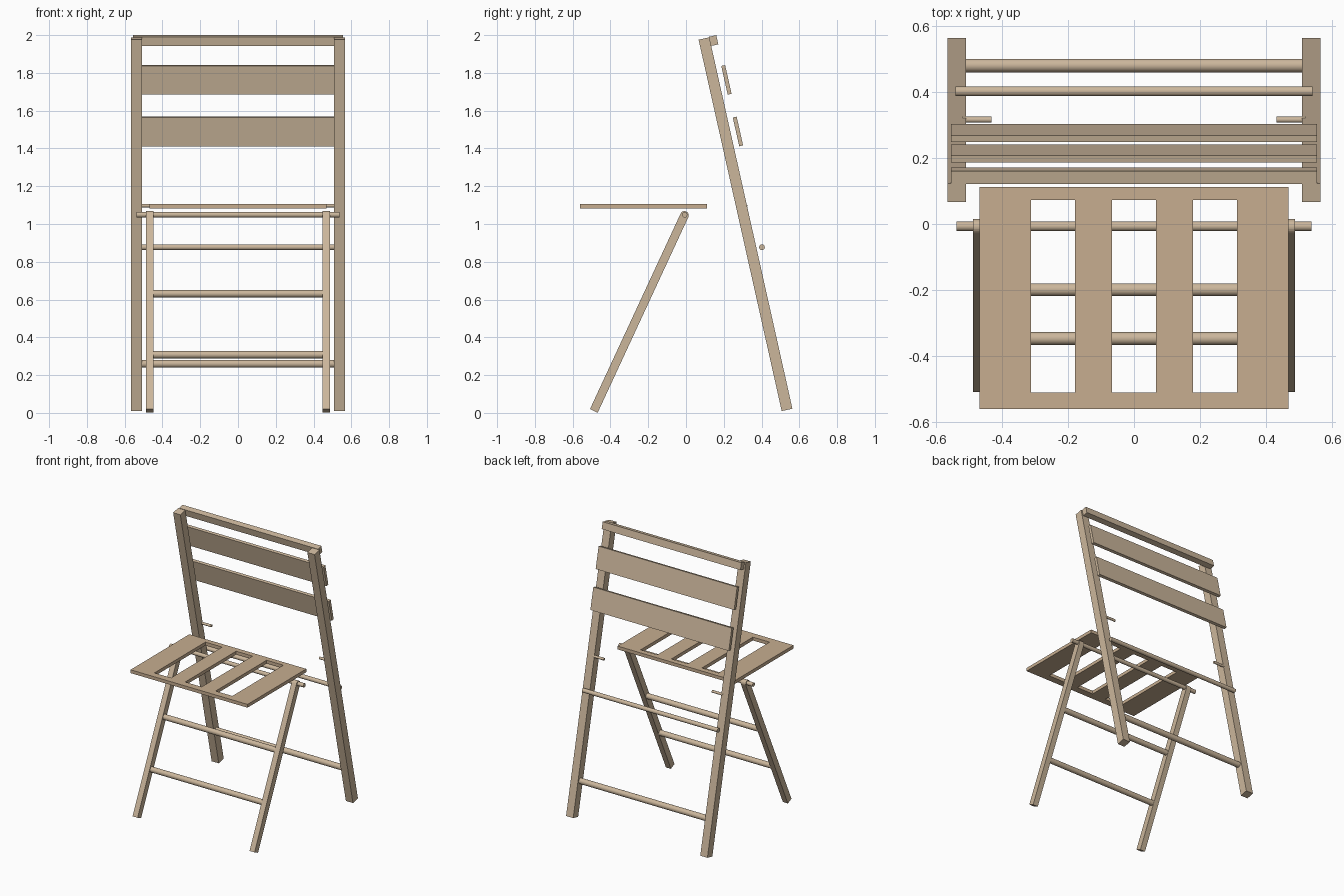
import bpy, bmesh
from math import atan2, cos, sin, pi
from mathutils import Matrix

if "Cube" in bpy.data.objects:
    bpy.data.objects.remove(bpy.data.objects["Cube"])


def material(name, rgb):
    m = bpy.data.materials.new(name)
    m.diffuse_color = (*rgb, 1)
    m.use_nodes = True
    m.node_tree.nodes["Principled BSDF"].inputs["Base Color"].default_value = m.diffuse_color
    return m


WOOD = material("light_wood", (0.60, 0.47, 0.33))
SEAT = material("seat_wood", (0.57, 0.42, 0.28))


def finish(bm, name, mat=WOOD):
    bmesh.ops.recalc_face_normals(bm, faces=bm.faces[:])
    me = bpy.data.meshes.new(name)
    bm.to_mesh(me)
    bm.free()
    me.materials.append(mat)
    ob = bpy.data.objects.new(name, me)
    bpy.context.collection.objects.link(ob)
    return ob


def board(name, center, size, tilt=0):
    """Box tilted about the x axis."""
    bm = bmesh.new()
    mat = (Matrix.Translation(center) @ Matrix.Rotation(tilt, 4, 'X')
           @ Matrix.Diagonal((*size, 1)))
    bmesh.ops.create_cube(bm, size=1, matrix=mat)
    return finish(bm, name)


def rod(name, x0, x1, y, z, r):
    """Round bar along x."""
    bm = bmesh.new()
    mat = Matrix.Translation(((x0 + x1) / 2, y, z)) @ Matrix.Rotation(pi / 2, 4, 'Y')
    bmesh.ops.create_cone(bm, cap_ends=True, segments=32, radius1=r, radius2=r,
                          depth=abs(x1 - x0), matrix=mat)
    for f in bm.faces:
        f.smooth = len(f.verts) == 4
    for e in bm.edges:
        e.smooth = all(f.smooth for f in e.link_faces)
    return finish(bm, name)


def front_leg(name, x0, x1, foot, top, r):
    """Straight leg with a rounded upper end."""
    a = atan2(top[1] - foot[1], top[0] - foot[0])
    pts = [(top[0] + r * cos(a - pi / 2 + pi * i / 12),
            top[1] + r * sin(a - pi / 2 + pi * i / 12)) for i in range(13)]
    pts += [(foot[0] - r * sin(a), foot[1] + r * cos(a)),
            (foot[0] + r * sin(a), foot[1] - r * cos(a))]
    bm = bmesh.new()
    face = bm.faces.new([bm.verts.new((x0, y, z)) for y, z in pts])
    ext = bmesh.ops.extrude_face_region(bm, geom=[face])
    verts = [g for g in ext["geom"] if isinstance(g, bmesh.types.BMVert)]
    bmesh.ops.translate(bm, verts=verts, vec=(x1 - x0, 0, 0))
    return finish(bm, name)


# Back frame: posts run from (y, z) = BOT to TOP
BOT, TOP = (0.535, 0.016), (0.095, 1.982)
dy, dz = TOP[0] - BOT[0], TOP[1] - BOT[1]
TILT = atan2(-dy, dz)
for side, s in (("left", -1), ("right", 1)):
    board(f"back_post_{side}", (s * 0.537, (BOT[0] + TOP[0]) / 2, (BOT[1] + TOP[1]) / 2),
          (0.057, 0.058, (dy * dy + dz * dz) ** 0.5), TILT)
    rod(f"seat_peg_{side}", s * 0.432, s * 0.52, 0.316, 1.097, 0.009)
    front_leg(f"front_leg_{side}", s * 0.488, s * 0.448, (-0.488, 0.0105), (-0.008, 1.046), 0.0225)

# Back rest boards and head rail
board("head_rail", (0, 0.146, 1.971), (1.11, 0.04, 0.05), TILT)
board("upper_back_slat", (0, 0.214, 1.763), (1.108, 0.021, 0.156), TILT)
board("lower_back_slat", (0, 0.275, 1.49), (1.108, 0.021, 0.156), TILT)

# Round stretchers
rod("rear_upper_stretcher", -0.541, 0.541, 0.402, 0.877, 0.015)
rod("rear_lower_stretcher", -0.512, 0.512, 0.48, 0.26, 0.0205)
rod("pivot_rod", -0.537, 0.537, -0.007, 1.049, 0.0145)
rod("front_upper_stretcher", -0.45, 0.45, -0.199, 0.631, 0.0195)
rod("front_lower_stretcher", -0.45, 0.45, -0.347, 0.308, 0.0195)

# Slotted seat: a cell grid with three openings, given thickness
xs = [-0.468, -0.312, -0.178, -0.066, 0.066, 0.178, 0.312, 0.468]
ys = [-0.56, -0.51, 0.073, 0.112]
bm = bmesh.new()
grid = [[bm.verts.new((x, y, 1.081)) for y in ys] for x in xs]
for i in range(7):
    for j in range(3):
        if not (j == 1 and i % 2 == 1):
            bm.faces.new((grid[i][j], grid[i + 1][j], grid[i + 1][j + 1], grid[i][j + 1]))
ext = bmesh.ops.extrude_face_region(bm, geom=bm.faces[:])
bmesh.ops.translate(bm, vec=(0, 0, 0.024),
                    verts=[g for g in ext["geom"] if isinstance(g, bmesh.types.BMVert)])
finish(bm, "seat", SEAT)
